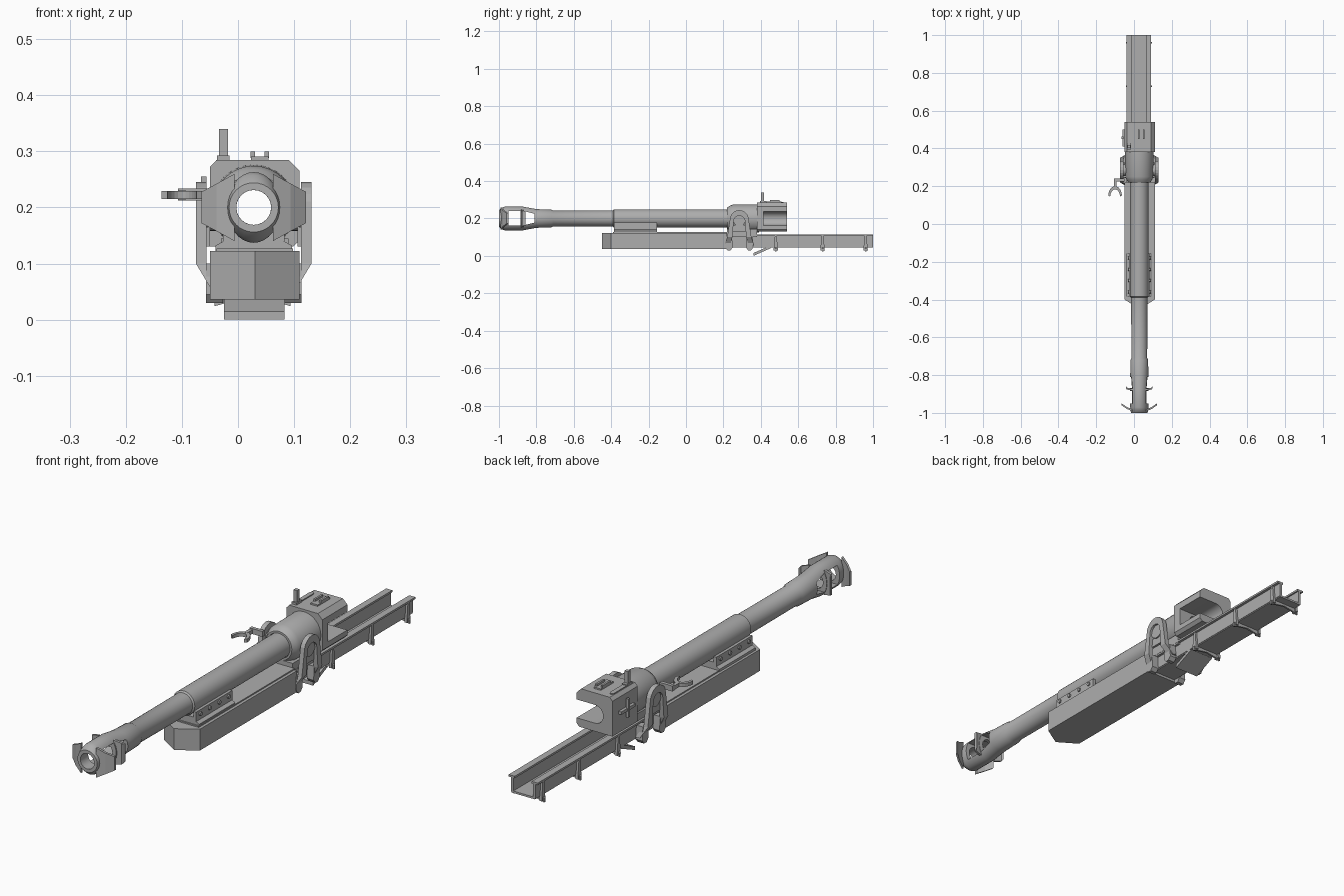
import bpy, bmesh, math
from mathutils import Vector

if "Cube" in bpy.data.objects:
    bpy.data.objects.remove(bpy.data.objects["Cube"])

CX, CZ = 0.028, 0.2          # barrel axis
grey = bpy.data.materials.new("gun_grey")
grey.diffuse_color = (0.42, 0.42, 0.42, 1)
grey.use_nodes = True
grey.node_tree.nodes["Principled BSDF"].inputs["Base Color"].default_value = grey.diffuse_color


def make(name, verts, faces, smooth=False):
    me = bpy.data.meshes.new(name)
    me.from_pydata([Vector(v) for v in verts], [], faces)
    bm = bmesh.new()
    bm.from_mesh(me)
    bmesh.ops.recalc_face_normals(bm, faces=bm.faces)
    bm.to_mesh(me)
    bm.free()
    me.materials.append(grey)
    ob = bpy.data.objects.new(name, me)
    bpy.context.collection.objects.link(ob)
    if smooth:
        smooth_it(ob)
    return ob


def smooth_it(ob):
    bpy.ops.object.select_all(action='DESELECT')
    ob.select_set(True)
    bpy.context.view_layer.objects.active = ob
    bpy.ops.object.shade_smooth_by_angle(angle=math.radians(32))


def prism(name, pts, a, b, axis, smooth=False):
    """Extrude a 2D outline from a to b along an axis."""
    place = {'x': lambda p, t: (t, p[0], p[1]),
             'y': lambda p, t: (p[0], t, p[1]),
             'z': lambda p, t: (p[0], p[1], t)}[axis]
    n = len(pts)
    verts = [place(p, a) for p in pts] + [place(p, b) for p in pts]
    faces = [(i, (i + 1) % n, n + (i + 1) % n, n + i) for i in range(n)]
    faces += [tuple(range(n)), tuple(range(n, 2 * n))]
    return make(name, verts, faces, smooth)


def box(name, x0, x1, y0, y1, z0, z1):
    return prism(name, [(x0, y0), (x1, y0), (x1, y1), (x0, y1)], z0, z1, 'z')


def circle(u, v, r, n=24):
    return [(u + r * math.cos(math.tau * i / n), v + r * math.sin(math.tau * i / n)) for i in range(n)]


def tube(name, sections, n=32):
    """Closed tube around the barrel axis from (y, x radius, z radius) rings."""
    verts, faces, m = [], [], len(sections)
    for y, rx, rz in sections:
        verts += [(CX + u * rx, y, CZ + v * rz) for u, v in circle(0, 0, 1, n)]
    for k in range(m):
        for i in range(n):
            j, q = (i + 1) % n, (k + 1) % m
            faces.append((k * n + i, k * n + j, q * n + j, q * n + i))
    return make(name, verts, faces)


def ribbon(name, outer, inner, place, t0, t1):
    """Solid strip between two matching outlines, with thickness t0..t1."""
    m = len(outer)
    verts = [place(p, t) for t in (t0, t1) for line in (outer, inner) for p in line]
    faces = []
    for i in range(m - 1):
        a, b = i, i + 1
        for p, q in ((0, m), (2 * m, 3 * m), (0, 2 * m), (m, 3 * m)):
            faces.append((p + a, p + b, q + b, q + a))
    for i in (0, m - 1):
        faces.append((i, m + i, 3 * m + i, 2 * m + i))
    return make(name, verts, faces)


def cut(ob, cutters):
    for c in cutters:
        c.hide_render = True
        c.hide_viewport = False
        c.display_type = 'WIRE'
        mod = ob.modifiers.new("cut", 'BOOLEAN')
        mod.operation, mod.solver, mod.object = 'DIFFERENCE', 'EXACT', c
    dg = bpy.context.evaluated_depsgraph_get()
    me = bpy.data.meshes.new_from_object(ob.evaluated_get(dg))
    ob.modifiers.clear()
    ob.data = me
    for c in cutters:
        bpy.data.objects.remove(c)
    smooth_it(ob)


# barrel with muzzle brake, bored through, side windows
barrel = tube("barrel", [
    (-1, .031, .031), (-1, .044, .044), (-.985, .047, .058), (-.97, .048, .063),
    (-.87, .048, .063), (-.80, .048, .05), (-.72, .047, .047), (-.71, .042, .042),
    (-.39, .043, .043), (-.385, .049, .049), (.24, .049, .049), (.40, .049, .049), (.40, .031, .031)])
cut(barrel, [
    prism("window_front", [(-.95, .163), (-.885, .163), (-.885, .24), (-.95, .24)], -.2, .3, 'x'),
    prism("window_rear", [(-.868, .163), (-.81, .178), (-.81, .225), (-.868, .24)], -.2, .3, 'x')])

# swept muzzle wings, front pair large and rear pair small
for label, y_root, y_tip, reach, h_root, h_tip in (
        ("front", -.992, -.96, .093, .06, .028), ("rear", -.882, -.868, .07, .05, .036)):
    for side, s in (("left", -1), ("right", 1)):
        plan = [(.034, y_root, h_root), (.066, (y_root * .6 + y_tip * .4), h_root * .45 + h_tip * .55),
                (reach, y_tip, h_tip)]
        vs, fs = [], []
        for dx, y, h in plan:
            vs += [(CX + s * dx, y + t, CZ + z) for t, z in ((0, -h), (0, h), (.01, h), (.01, -h))]
        for k in (0, 4):
            fs += [(k + i, k + (i + 1) % 4, k + 4 + (i + 1) % 4, k + 4 + i) for i in range(4)]
        fs += [(0, 1, 2, 3), (8, 9, 10, 11)]
        make(f"muzzle_wing_{label}_{side}", vs, fs)

# recoil housing with pointed nose, and its thin lid
nose = [(-.05, -.4), (.03, -.45), (.11, -.4), (.11, .22), (-.05, .22)]
prism("recoil_housing", nose, .036, .122, 'z')
box("housing_lid", -.038, .098, -.39, .22, .122, .127)

# clamp between the housing and the barrel, with bolts
prism("clamp_base", [(-.04, .122), (.096, .122), (.096, .132), (.082, .14), (.082, .155),
                     (-.026, .155), (-.026, .14), (-.04, .132)], -.385, -.155, 'y')
for side, s in (("left", -1), ("right", 1)):
    x0, x1 = sorted((CX + s * .042, CX + s * .055))
    box(f"clamp_cheek_{side}", x0, x1, -.385, -.155, .14, .178)
    for i in range(4):
        prism(f"clamp_bolt_{side}_{i}", circle(-.36 + .06 * i, .163, .008, 8),
              CX + s * .053, CX + s * .061, 'x')

# round collar holding the barrel, with support below
cut_collar = tube("collar", [(.22, .05, .05), (.22, .058, .058), (.235, .068, .068), (.25, .074, .074),
                             (.39, .076, .076), (.39, .045, .045)])
smooth_it(cut_collar)
box("collar_support", -.03, .09, .22, .38, .1, .145)

# breech block with sliding slot open to the right and rear
breech = prism("breech_block", [(-.05, .13), (.098, .13), (.11, .142), (.11, .265), (.09, .285),
                                (-.038, .285), (-.05, .272)], .38, .54, 'y')
cut(breech, [prism("bore_cut", circle(CX, CZ, .037), .415, .7, 'y'),
             prism("bore_through", circle(CX, CZ, .031), .3, .5, 'y'),
             box("slot_cut", CX, .2, .415, .7, .163, .237)])

# breech fittings
box("sight_post_base", -.037, -.015, .395, .43, .283, .293)
box("sight_post", -.034, -.018, .402, .418, .29, .34)
prism("post_pad", [(-.036, .43), (-.027, .42), (-.018, .43), (-.018, .51), (-.027, .52), (-.036, .51)],
      .284, .289, 'z')
box("top_rest_base", .023, .054, .43, .51, .284, .291)
for x in (.022, .047):
    box("top_rest_lug", x, x + .008, .45, .5, .288, .3)
box("breech_handle_bar", -.062, -.05, .41, .5, .205, .217)
box("breech_handle_grip", -.066, -.056, .45, .462, .18, .255)

# trunnion brackets: inverted U plates that bend inwards at the feet
arc = [math.pi * i / 10 for i in range(11)]
outer = ([(.365, .055), (.35, .1)] + [(.285 + .05 * math.cos(a), .195 + .05 * math.sin(a)) for a in arc]
         + [(.22, .1), (.205, .055)])
inner = ([(.335, .055), (.322, .1)] + [(.285 + .03 * math.cos(a), .185 + .03 * math.sin(a)) for a in arc]
         + [(.248, .1), (.235, .055)])
for side, s in (("left", -1), ("right", 1)):
    def place(p, t, s=s):
        return (CX + s * (t - max(0, .1 - p[1]) * .6), p[0], p[1])
    ribbon(f"trunnion_bracket_{side}", outer, inner, place, .084, .103)
    prism(f"trunnion_pin_{side}", circle(.285, .19, .032), CX + s * .06, CX + s * .094, 'x', True)
    x0, x1 = sorted((CX + s * .078, CX + s * .088))
    box(f"bracket_web_{side}", x0, x1, .245, .325, .13, .165)
    # clamp feet under each leg
    for y in (.23, .34):
        x0, x1 = CX + s * .055, CX + s * .085
        prism(f"foot_{side}", [(y - .016, .1), (y - .02, .045), (y - .008, .03), (y + .008, .03),
                               (y + .02, .045), (y + .016, .1)], x0, x1, 'x')

# rear slide: two flanged beams joined by a floor
box("slide_floor", -.026, .078, .2, 1, .046, .054)
for side, s in (("left", -1), ("right", 1)):
    mid = .026
    a = lambda d: mid + s * d
    prism(f"slide_beam_{side}", [(a(.044), .05), (a(.054), .05), (a(.054), .107), (a(.065), .107),
                                 (a(.065), .115), (a(.038), .115), (a(.038), .107), (a(.044), .107)],
          .2, 1, 'y')

# straps around the slide with tapered fins
for i, y in enumerate((.48, .73, .96)):
    prism(f"slide_strap_{i}", [(-.042, .024), (-.02, .03), (.026, .038), (.072, .03), (.094, .024),
                               (.094, .04), (.08, .05), (-.028, .05), (-.042, .04)],
          y - .004, y + .004, 'y')
    for s in (-1, 1):
        prism(f"strap_fin_{i}", [(y - .012, .03), (y + .012, .03), (y + .005, .107), (y - .005, .107)],
              .026 + s * .052, .026 + s * .063, 'x')

# tilted plate below the slide
prism("lower_plate", [(.36, 0), (.455, .042), (.44, .05), (.36, .015)], -.025, .083, 'x')

# hooked lever on the left side
angles = [math.pi * i / 12 for i in range(13)]
ribbon("hook_arc", [(-.1 + .036 * math.cos(a), .15 + .05 * math.sin(a)) for a in angles],
       [(-.1 + .026 * math.cos(a), .145 + .038 * math.sin(a)) for a in angles],
       lambda p, t: (p[0], p[1], t), .215, .229)
box("hook_stem", -.107, -.093, .19, .24, .214, .23)
box("hook_arm", -.107, -.05, .226, .24, .212, .234)
